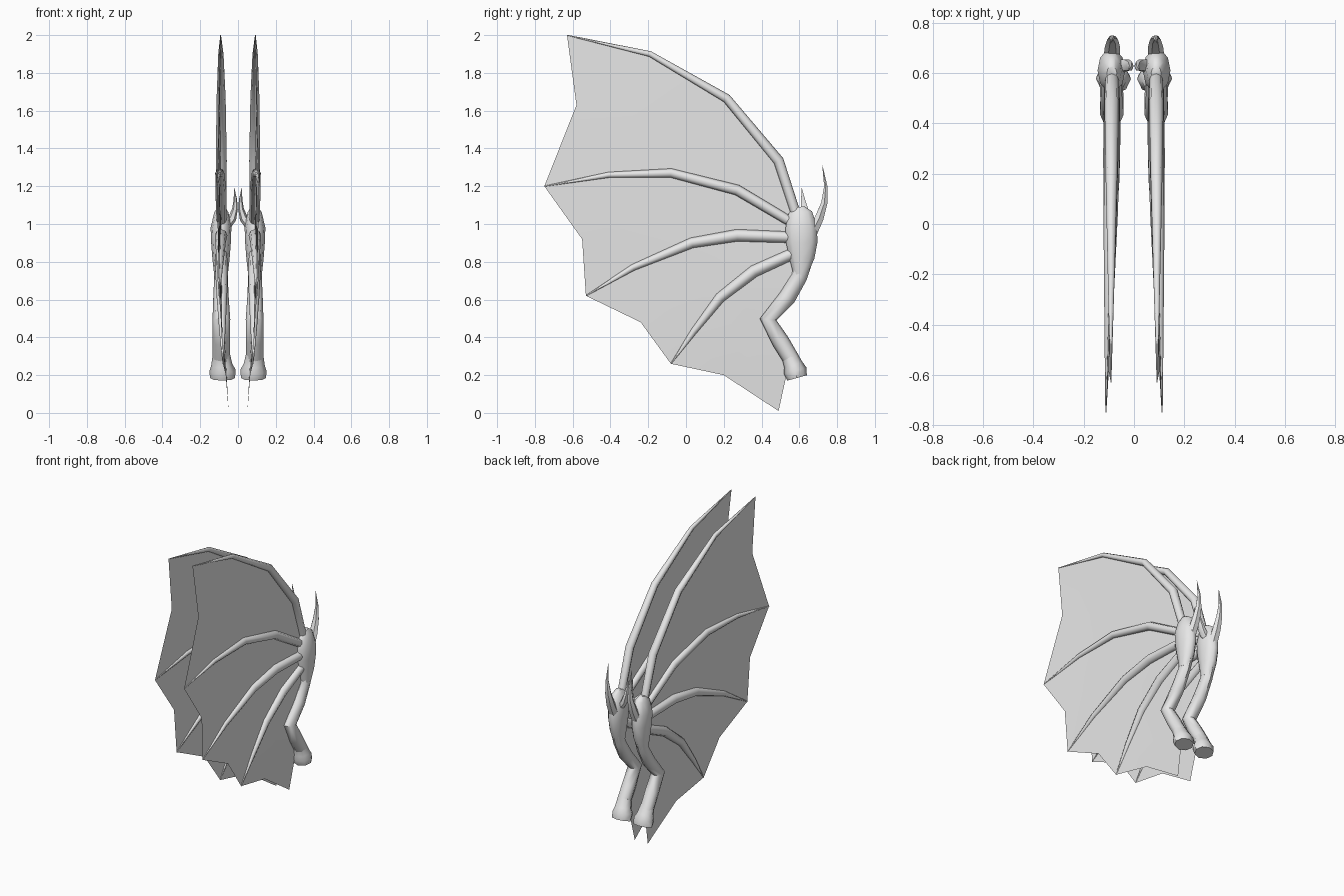
import bpy, bmesh, math
from mathutils import Vector

grey = bpy.data.materials.new("pale_grey")
grey.diffuse_color = (0.8, 0.8, 0.8, 1)


def finish(name, bm, smooth=True):
    bmesh.ops.recalc_face_normals(bm, faces=bm.faces)
    me = bpy.data.meshes.new(name)
    bm.to_mesh(me)
    bm.free()
    me.materials.append(grey)
    ob = bpy.data.objects.new(name, me)
    bpy.context.collection.objects.link(ob)
    bpy.ops.object.select_all(action='DESELECT')
    bpy.context.view_layer.objects.active = ob
    ob.select_set(True)
    if smooth:
        bpy.ops.object.shade_smooth_by_angle(angle=math.radians(50))
    # second wing across the x axis
    mod = ob.modifiers.new("mirror", 'MIRROR')
    mod.use_mirror_merge = False
    return ob


def loft(name, stations, sides=8):
    """Tube through stations (x, y, z, radius across x, radius in the yz plane)."""
    bm = bmesh.new()
    pts = [Vector(s[:3]) for s in stations]
    rings = []
    for i, (p, s) in enumerate(zip(pts, stations)):
        d = Vector()
        if i > 0:
            d += (p - pts[i - 1]).normalized()
        if i < len(pts) - 1:
            d += (pts[i + 1] - p).normalized()
        d.normalize()
        v = d.cross(Vector((1, 0, 0))).normalized()
        u = v.cross(d).normalized()
        angles = [2 * math.pi * k / sides for k in range(sides)]
        rings.append([bm.verts.new(p + u * s[3] * math.cos(a) + v * s[4] * math.sin(a))
                      for a in angles])
    for a, b in zip(rings, rings[1:]):
        for k in range(sides):
            n = (k + 1) % sides
            bm.faces.new((a[k], a[n], b[n], b[k]))
    bm.faces.new(rings[0])
    bm.faces.new(rings[-1])
    return finish(name, bm)


# Finger paths: knuckle to tip, (y, z)
fingers = [
    [(0.58, 1.06), (0.49, 1.335), (0.215, 1.665), (-0.19, 1.90), (-0.63, 2.0)],
    [(0.54, 1.02), (0.27, 1.18), (-0.08, 1.27), (-0.41, 1.26), (-0.75, 1.2)],
    [(0.54, 0.93), (0.27, 0.94), (0.03, 0.90), (-0.28, 0.77), (-0.53, 0.62)],
    [(0.57, 0.845), (0.36, 0.75), (0.18, 0.61), (0.04, 0.43), (-0.08, 0.26)],
]
arm_edge = [(0.59, 0.75), (0.49, 0.58), (0.45, 0.48), (0.545, 0.26), (0.49, 0.01)]
valleys = [(-0.58, 1.63), (-0.55, 0.92), (-0.24, 0.48), (0.20, 0.20)]
tip_x = [0.092, 0.112, 0.10, 0.08, 0.05]


def with_x(path, tip):
    return [(0.088 + (tip - 0.088) * (i / 4) ** 1.5, y, z) for i, (y, z) in enumerate(path)]


paths = [with_x(p, t) for p, t in zip(fingers + [arm_edge], tip_x)]

# Finger bones
radii = [(0.026, 0.026), (0.029, 0.028), (0.024, 0.024), (0.014, 0.015), (0.002, 0.002)]
for i, path in enumerate(paths[:4]):
    k = 1.0 if i < 2 else 1.15
    loft(f"finger_{i + 1}", [(*p, rx * k, ry * k) for p, (rx, ry) in zip(path, radii)])

# Membrane: strips between neighbouring fingers with scalloped ends
bm = bmesh.new()
lines = []
for i, path in enumerate(paths):
    lines.append([bm.verts.new(p) for p in path])
    if i < 4:
        mid = [(Vector(a) + Vector(b)) / 2 for a, b in zip(path, paths[i + 1])]
        mid[4].yz = valleys[i]
        lines.append([bm.verts.new(p) for p in mid])
for a, b in zip(lines, lines[1:]):
    for k in range(4):
        bm.faces.new((a[k], a[k + 1], b[k + 1], b[k]))
finish("wing_membrane", bm)

# Hand and bent arm
loft("hand", [
    (0.088, 0.60, 1.09, 0.020, 0.028), (0.088, 0.605, 1.06, 0.038, 0.066),
    (0.090, 0.61, 0.98, 0.055, 0.088), (0.090, 0.613, 0.90, 0.052, 0.087),
    (0.090, 0.613, 0.82, 0.046, 0.070), (0.090, 0.605, 0.73, 0.036, 0.038)], 10)
loft("arm", [
    (0.090, 0.617, 0.79, 0.038, 0.048), (0.090, 0.600, 0.72, 0.036, 0.042),
    (0.090, 0.535, 0.61, 0.041, 0.046), (0.088, 0.435, 0.495, 0.047, 0.044),
    (0.088, 0.500, 0.38, 0.046, 0.046), (0.090, 0.560, 0.28, 0.046, 0.044)])

# Flared shoulder socket at the end of the arm
loft("shoulder", [
    (0.088, 0.545, 0.31, 0.046, 0.042), (0.086, 0.568, 0.255, 0.056, 0.050),
    (0.082, 0.577, 0.225, 0.070, 0.062), (0.082, 0.588, 0.185, 0.066, 0.054)])

# Thumb claw and small inner claw
loft("thumb_claw", [
    (0.088, 0.655, 0.93, 0.034, 0.034), (0.086, 0.705, 1.03, 0.030, 0.027),
    (0.085, 0.732, 1.11, 0.022, 0.019), (0.087, 0.740, 1.20, 0.011, 0.010),
    (0.090, 0.722, 1.31, 0.001, 0.001)], 6)
loft("inner_claw", [
    (0.070, 0.625, 0.98, 0.026, 0.030), (0.030, 0.632, 1.03, 0.022, 0.026),
    (0.016, 0.628, 1.08, 0.015, 0.021), (0.014, 0.620, 1.13, 0.009, 0.012),
    (0.020, 0.612, 1.19, 0.001, 0.001)], 6)
